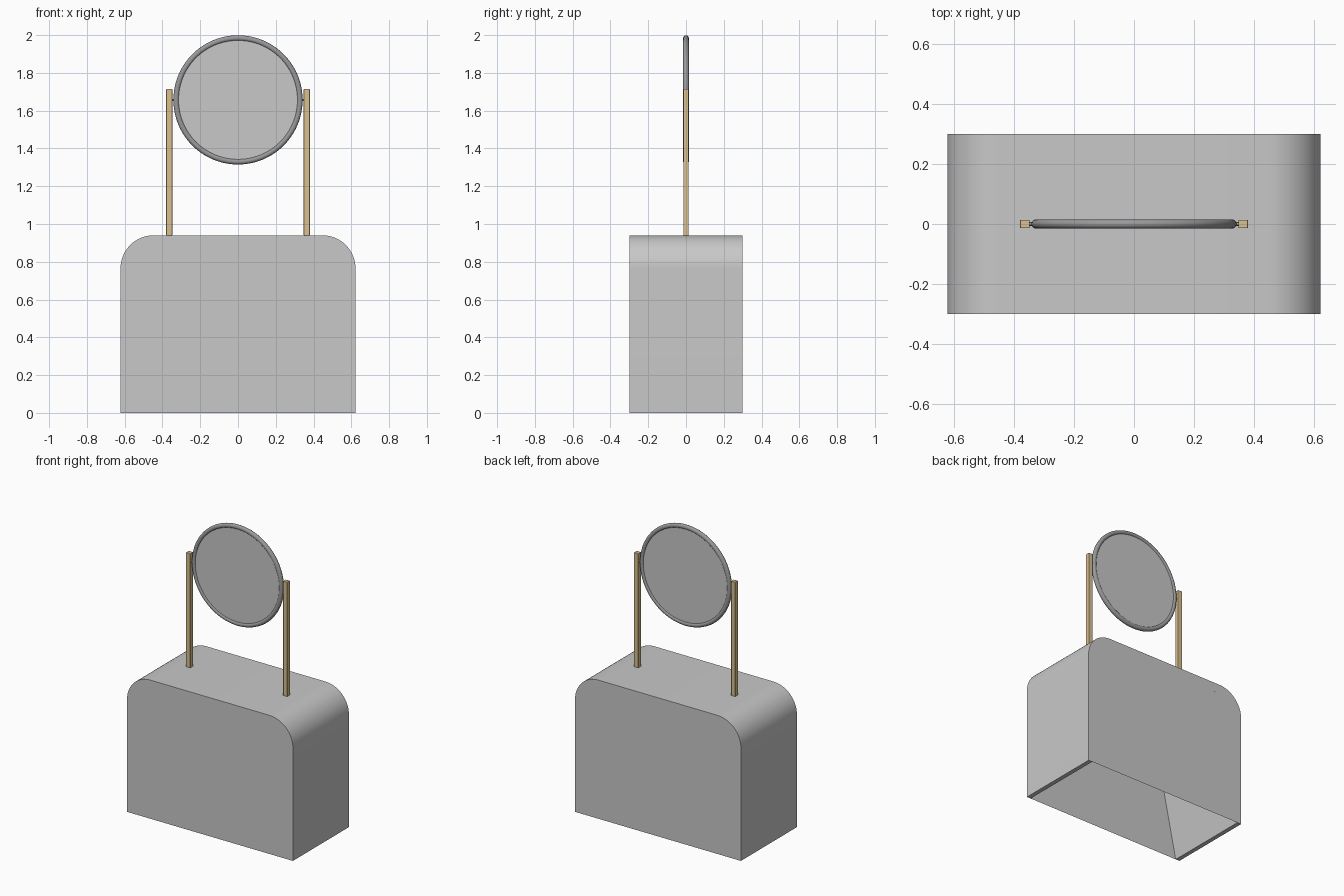
import bpy, bmesh
from math import sin, cos, pi, radians

cube = bpy.data.objects.get("Cube")
if cube:
    bpy.data.objects.remove(cube, do_unlink=True)


def material(name, rgb):
    mat = bpy.data.materials.new(name)
    mat.use_nodes = True
    colour = (*rgb, 1)
    mat.diffuse_color = colour
    mat.node_tree.nodes["Principled BSDF"].inputs["Base Color"].default_value = colour
    return mat


GREY = material("light grey", (0.58, 0.58, 0.58))
FRAME = material("dark grey metal", (0.32, 0.32, 0.33))
BRASS = material("pale brass", (0.70, 0.53, 0.28))


def finish(obj, name, mat, smooth=True):
    obj.name = name
    obj.data.materials.clear()
    obj.data.materials.append(mat)
    if smooth:
        bpy.ops.object.select_all(action="DESELECT")
        obj.select_set(True)
        bpy.context.view_layer.objects.active = obj
        bpy.ops.object.shade_smooth_by_angle(angle=radians(35))
    return obj


# Cabinet body: hollow arch, open underneath, thick side walls and thin panels
W, D, H, R = 0.622, 0.3, 0.94, 0.175
STEPS = 16
outer = [(W, 0)]
for i in range(STEPS + 1):
    a = i / STEPS * pi / 2
    outer.append((W - R + R * cos(a), H - R + R * sin(a)))
outer += [(-x, z) for x, z in reversed(outer)]
inner = [(0.592, 0), (0.40, 0.91), (-0.40, 0.91), (-0.592, 0)]

bm = bmesh.new()


def ring(profile, y):
    return [bm.verts.new((x, y, z)) for x, z in profile]


front, back = ring(outer, -D), ring(outer, D)
in_front, in_back = ring(inner, -D), ring(inner, D)
bm.faces.new(list(reversed(front)))
bm.faces.new(back)
for i in range(len(outer) - 1):
    bm.faces.new((front[i], front[i + 1], back[i + 1], back[i]))
for i in range(len(inner) - 1):
    bm.faces.new((in_front[i], in_back[i], in_back[i + 1], in_front[i + 1]))
for e, flip in ((0, False), (-1, True)):
    rim = [front[e], back[e], in_back[e], in_front[e]]
    bm.faces.new(rim[::-1] if flip else rim)
# Face each panel outward by its position
bm.normal_update()
for f in bm.faces:
    c = f.calc_center_median()
    if len(f.verts) > 4 and f.normal.y * c.y < 0:
        f.normal_flip()
    elif f.verts[0] in front + back and len(f.verts) == 4 and f.normal.x * c.x + f.normal.z * (c.z - 0.5) < 0:
        f.normal_flip()
mesh = bpy.data.meshes.new("cabinet_body")
bm.to_mesh(mesh)
bm.free()
body = bpy.data.objects.new("cabinet_body", mesh)
bpy.context.collection.objects.link(body)
finish(body, "cabinet_body", GREY)

# Round mirror: tubular frame with a thin disc inside
MZ = 1.657
bpy.ops.mesh.primitive_torus_add(major_radius=0.327, minor_radius=0.015, major_segments=96,
                                 minor_segments=16, location=(0, 0, MZ), rotation=(pi / 2, 0, 0))
finish(bpy.context.object, "mirror_frame", FRAME)
bpy.ops.mesh.primitive_cylinder_add(vertices=96, radius=0.322, depth=0.016,
                                    location=(0, 0, MZ), rotation=(pi / 2, 0, 0))
finish(bpy.context.object, "mirror_glass", GREY)

# Two square posts with pivot pins
for side, s in (("left", 1), ("right", -1)):
    bpy.ops.mesh.primitive_cube_add(size=1, location=(s * 0.364, 0, 1.327))
    post = bpy.context.object
    post.scale = (0.032, 0.028, 0.776)
    bpy.ops.object.transform_apply(location=False, rotation=False, scale=True)
    bevel = post.modifiers.new("soft_edges", "BEVEL")
    bevel.width = 0.002
    bevel.segments = 2
    finish(post, side + "_post", BRASS)
    bpy.ops.mesh.primitive_cylinder_add(vertices=16, radius=0.006, depth=0.025,
                                        location=(s * 0.345, 0, MZ), rotation=(0, pi / 2, 0))
    finish(bpy.context.object, side + "_pivot_pin", FRAME)
